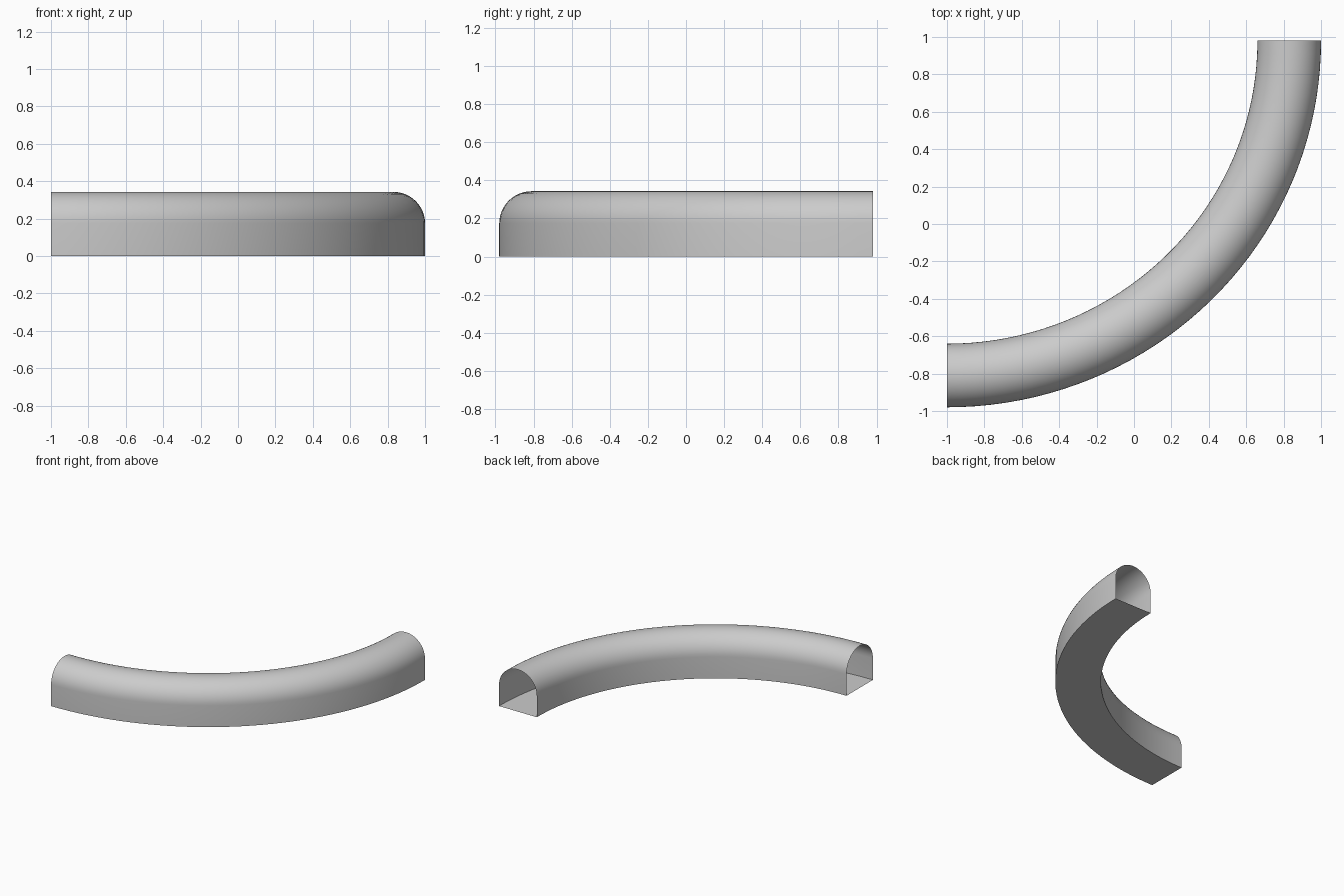
import bpy, bmesh
from math import sin, cos, pi

if "Cube" in bpy.data.objects:
    bpy.data.objects.remove(bpy.data.objects["Cube"])

WIDTH, WALL, TOP = 0.34, 0.175, 0.343
CX, CY = -1.0, 0.98          # centre of the quarter bend
RX, RY = 1.83, 1.79          # centreline radii
STEPS, ARCH = 40, 24

# Cross-section: flat floor, straight walls, rounded roof
half = WIDTH / 2
profile = [(half, 0.0)]
profile += [(half * cos(pi * i / ARCH), WALL + (TOP - WALL) * sin(pi * i / ARCH))
            for i in range(ARCH + 1)]
profile += [(-half, 0.0)]

# Sweep the section round the bend, leaving both ends open
bm = bmesh.new()
rings = []
for s in range(STEPS + 1):
    a = -pi / 2 * (1 - s / STEPS)
    rings.append([bm.verts.new((CX + (RX + o) * cos(a), CY + (RY + o) * sin(a), z))
                  for o, z in profile])
n = len(profile)
for r0, r1 in zip(rings, rings[1:]):
    for i in range(n):
        j = (i + 1) % n
        bm.faces.new((r0[i], r1[i], r1[j], r0[j]))
bm.normal_update()

mesh = bpy.data.meshes.new("curved_tunnel")
bm.to_mesh(mesh)
bm.free()
tunnel = bpy.data.objects.new("curved_tunnel", mesh)
bpy.context.collection.objects.link(tunnel)

# Smooth roof and walls, crisp floor corners
bpy.context.view_layer.objects.active = tunnel
tunnel.select_set(True)
bpy.ops.object.shade_smooth_by_angle(angle=0.6)
